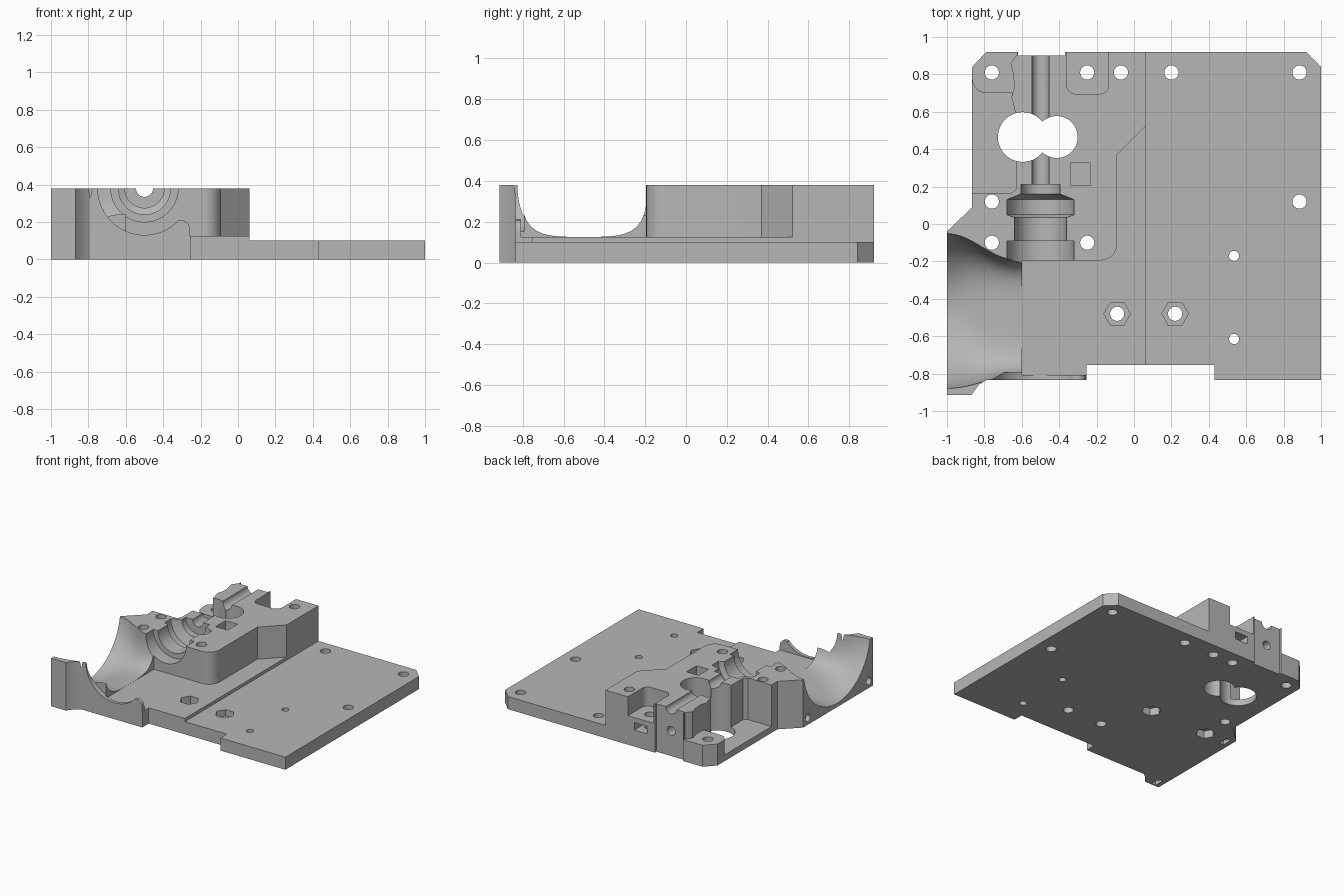
import bpy, bmesh
from math import sin, cos, pi

if "Cube" in bpy.data.objects:
    bpy.data.objects.remove(bpy.data.objects["Cube"])

grey = bpy.data.materials.new("light_grey")
grey.use_nodes = True
colour = (0.47, 0.47, 0.47, 1)
grey.diffuse_color = colour
grey.node_tree.nodes["Principled BSDF"].inputs["Base Color"].default_value = colour

TOP, FLOOR, PLATE, OVER = 0.38, 0.125, 0.1, 0.6


def loft(name, rings):
    """Closed solid through a list of equal-sized rings of points."""
    bm = bmesh.new()
    loops = [[bm.verts.new(p) for p in ring] for ring in rings]
    n = len(loops[0])
    for a, b in zip(loops, loops[1:]):
        for i in range(n):
            j = (i + 1) % n
            bm.faces.new((a[i], a[j], b[j], b[i]))
    bm.faces.new(loops[0])
    bm.faces.new(loops[-1])
    bmesh.ops.recalc_face_normals(bm, faces=bm.faces)
    mesh = bpy.data.meshes.new(name)
    bm.to_mesh(mesh)
    bm.free()
    mesh.materials.append(grey)
    obj = bpy.data.objects.new(name, mesh)
    bpy.context.collection.objects.link(obj)
    return obj


def prism(name, outline, z0, z1):
    return loft(name, [[(x, y, z) for x, y in outline] for z in (z0, z1)])


def arc(cx, cy, r, a0, a1, n):
    """Points on an arc, angles in units of pi."""
    return [(cx + r * cos(pi * (a0 + (a1 - a0) * i / n)),
             cy + r * sin(pi * (a0 + (a1 - a0) * i / n))) for i in range(n + 1)]


def disc(cx, cy, r, n):
    return arc(cx, cy, r, 0, 2, n)[:-1]


def box(x0, x1, y0, y1):
    return [(x0, y0), (x1, y0), (x1, y1), (x0, y1)]


# Mount body: full outline at full height, then cut down
body = prism("mount_body", [
    (-0.79, 0.92), (-0.62, 0.92), (-0.62, 0.9), (-0.37, 0.9), (-0.37, 0.92),
    (0.92, 0.92), (1, 0.84), (1, -0.835), (0.43, -0.835), (0.43, -0.755),
    (-0.255, -0.755), (-0.255, -0.835), (-0.79, -0.835), (-0.83, -0.86),
    (-0.87, -0.915), (-1, -0.915), (-1, -0.04), (-0.865, 0.09), (-0.865, 0.84)], 0, TOP)


def cut(cutter):
    cutter.hide_render = True
    mod = body.modifiers.new("cut", 'BOOLEAN')
    mod.operation, mod.solver, mod.object = 'DIFFERENCE', 'EXACT', cutter
    bpy.context.view_layer.objects.active = body
    bpy.ops.object.modifier_apply(modifier=mod.name)
    bpy.data.objects.remove(cutter)


# Thin plate side and lower floor in front of the raised block
cut(prism("plate_clearance", box(0.062, 1.2, -1.2, 1.2), PLATE, OVER))
cut(prism("floor_clearance",
          [(0.1, 0.56), (-0.09, 0.37)] + arc(-0.18, -0.105, 0.09, 0, -0.5, 8)
          + [(-0.6, -0.195), (-0.6, -0.808), (-0.24, -0.808), (-0.24, -1.1), (0.1, -1.1)],
          FLOOR, OVER))

# Scooped edge of the thin front wall
scoop = ([(-0.75, OVER)] + arc(-0.5, TOP, 0.25, 1, 1.75, 20)
         + arc(-0.307, 0.16, 0.05, 0.6, 0, 8) + [(-0.257, 0.126), (-0.2, 0.126), (-0.2, OVER)])
cut(loft("scoop", [[(x, y, z) for x, z in scoop] for y in (-1, -0.795)]))


# Flared duct: round at the outer side, blending into a rounded box
def duct_ring(x):
    t = min(1, max(0, (x + 1) / 0.36))
    t = t * t * (3 - 2 * t)
    a, b, power = 0.42 - 0.11 * t, 0.42 - 0.096 * t, 2 + 2 * t
    ring = []
    for i in range(64):
        c, s = cos(2 * pi * i / 64), sin(2 * pi * i / 64)
        k = (abs(c) ** power + abs(s) ** power) ** (-1 / power)
        ring.append((x, -0.465 - 0.035 * t + a * k * c, 0.45 + b * k * s))
    return ring


cut(loft("duct", [duct_ring(-1.04 + 0.03 * i) for i in range(16)]))

# Stepped bore along the filament path
steps = [(-0.3, 0.18), (-0.09, 0.18), (-0.09, 0.14), (0.035, 0.14), (0.05, 0.18),
         (0.13, 0.18), (0.16, 0.105), (0.21, 0.105), (0.21, 0.046), (1, 0.046)]
cut(loft("bore", [[(x, y, z) for x, z in disc(-0.5, TOP, r, 48)] for y, r in steps]))

# Lowered rear corner with a screw boss
side = [(-0.63, 0.58), (-0.655, 0.68), (-0.64, 0.73), (-0.645, 0.8),
        (-0.66, 0.86), (-0.625, 0.905), (-0.625, 1.1)]
cut(prism("corner_clearance",
          [(-1.1, 0.163), (-0.66, 0.163), (-0.632, 0.185)] + side + [(-1.1, 1.1)], 0.17, OVER))
cut(prism("corner_floor",
          [(-1.1, 0.163), (-0.66, 0.163), (-0.632, 0.185), (-0.63, 0.58), (-0.653, 0.7)]
          + arc(-0.79, 0.775, 0.075, 1.5, 1, 6) + [(-1.1, 0.775)], 0.05, 0.3))

# Rear screw recess with rounded corners
cut(prism("rear_recess",
          [(-0.36, 1.1)] + arc(-0.31, 0.745, 0.05, 1, 1.5, 6)
          + arc(-0.185, 0.745, 0.05, 1.5, 2, 6) + [(-0.135, 1.1)], 0.23, OVER))

# Pair of large openings
for x, r in ((-0.595, 0.133), (-0.413, 0.112)):
    cut(prism("opening", disc(x, 0.465, r, 48), -0.1, OVER))

# Screw holes
for x, y in ((-0.76, 0.81), (-0.25, 0.81), (-0.07, 0.81), (0.2, 0.81), (0.885, 0.81),
             (0.885, 0.12), (-0.76, 0.12), (-0.76, -0.1), (-0.25, -0.1),
             (-0.09, -0.48), (0.22, -0.48)):
    cut(prism("screw_hole", disc(x, y, 0.038, 24), -0.1, OVER))
for y in (-0.17, -0.615):
    cut(prism("small_hole", disc(0.535, y, 0.027, 20), -0.1, OVER))

# Hexagonal nut traps, above and below
for x in (-0.09, 0.22):
    cut(prism("nut_trap", disc(x, -0.48, 0.071, 6), 0.05, OVER))
for x in (-0.76, -0.25):
    cut(prism("lower_nut_trap", disc(x, -0.1, 0.071, 6), -0.1, 0.06))

# Square pocket on top, slot and round hole in the rear
cut(prism("top_pocket", box(-0.34, -0.235, 0.205, 0.33), 0.2, OVER))
cut(prism("rear_slot", box(-0.3, -0.19, 0.8, 1.1), 0.13, 0.19))
cut(loft("rear_hole", [[(x, y, z) for x, z in disc(-0.5, 0.2, 0.035, 20)] for y in (0.75, 1.1)]))

# Side fixing holes with slots opening below
for y in (-0.1, -0.865):
    cut(loft("side_hole", [[(x, py, z) for py, z in disc(y, 0.055, 0.03, 20)]
                           for x in (-1.1, -0.88)]))
    cut(prism("side_slot", box(-0.965, -0.925, y - 0.04, y + 0.04), -0.1, 0.09))

bpy.ops.object.select_all(action='DESELECT')
body.select_set(True)
bpy.context.view_layer.objects.active = body
bpy.ops.object.shade_smooth_by_angle(angle=pi / 6)
